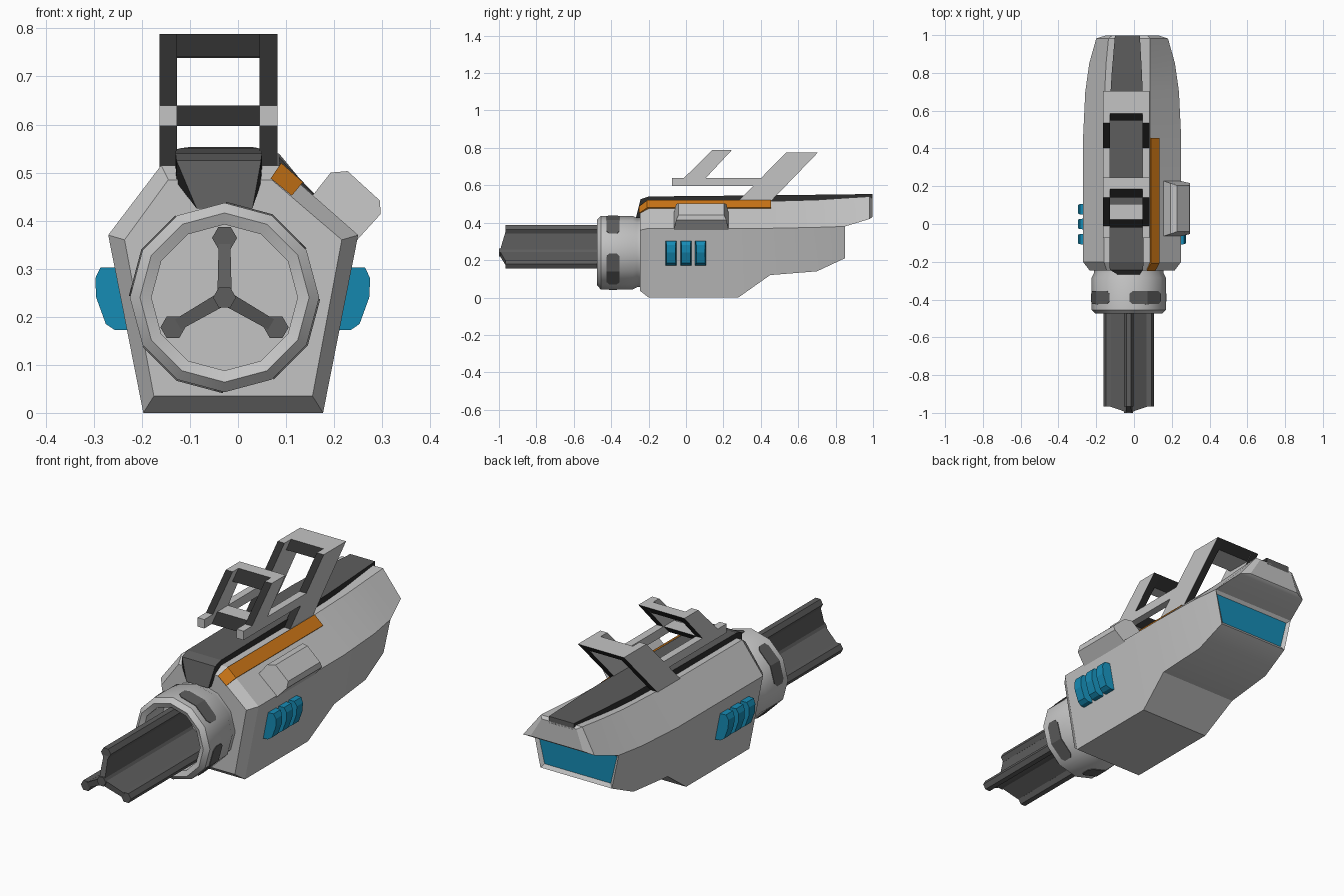
import bpy, bmesh, math
from mathutils import Vector

if "Cube" in bpy.data.objects:
    bpy.data.objects.remove(bpy.data.objects["Cube"])


def material(name, rgb):
    m = bpy.data.materials.new(name)
    m.diffuse_color = (*rgb, 1)
    m.use_nodes = True
    m.node_tree.nodes["Principled BSDF"].inputs["Base Color"].default_value = m.diffuse_color
    return m


LIGHT = material("light grey", (0.55, 0.55, 0.55))
DARK = material("dark grey", (0.11, 0.11, 0.11))
BLACK = material("near black", (0.027, 0.027, 0.027))
ORANGE = material("orange", (0.60, 0.18, 0.008))
BLUE = material("cyan blue", (0.008, 0.26, 0.46))


def finish(bm, name, mats, rule=None, smooth=None):
    bmesh.ops.recalc_face_normals(bm, faces=bm.faces)
    bm.normal_update()
    if rule:
        for f in bm.faces:
            f.material_index = 1 if rule(f) else 0
    me = bpy.data.meshes.new(name)
    bm.to_mesh(me)
    bm.free()
    for m in mats:
        me.materials.append(m)
    ob = bpy.data.objects.new(name, me)
    bpy.context.collection.objects.link(ob)
    if smooth:
        bpy.ops.object.select_all(action='DESELECT')
        bpy.context.view_layer.objects.active = ob
        ob.select_set(True)
        bpy.ops.object.shade_smooth_by_angle(angle=math.radians(smooth))
    return ob


def skin(bm, rings):
    """Join successive rings of bmesh vertices with quads."""
    for a, b in zip(rings, rings[1:]):
        n = len(a)
        for i in range(n):
            j = (i + 1) % n
            bm.faces.new((a[i], a[j], b[j], b[i]))


def loft(name, rings, mats, rule=None, smooth=None):
    bm = bmesh.new()
    vs = [[bm.verts.new(p) for p in r] for r in rings]
    skin(bm, vs)
    bm.faces.new(vs[0])
    bm.faces.new(vs[-1])
    return finish(bm, name, mats, rule, smooth)


def along_x(name, prof, x0, x1, mats, rule=None):
    return loft(name, [[(x, y, z) for y, z in prof] for x in (x0, x1)], mats, rule)


# Main body: lofted hexagonal sections with an overhanging hood at the rear
def section(y, zb, b, zw, w, zt, tl, tr, c=-0.01):
    return [(c - b, y, zb), (c + b, y, zb), (c + w, y, zw),
            (tr, y, zt), (tl, y, zt), (c - w, y, zw)]


stations = [
    (-0.245, 0.035, 0.165, 0.36, 0.226, 0.485, -0.145, 0.070),
    (-0.200, 0.000, 0.187, 0.37, 0.260, 0.515, -0.160, 0.085),
    (0.280, 0.000, 0.187, 0.37, 0.260, 0.515, -0.160, 0.085),
    (0.450, 0.120, 0.208, 0.37, 0.260, 0.515, -0.160, 0.085),
    (0.700, 0.140, 0.200, 0.375, 0.248, 0.522, -0.155, 0.085),
    (0.850, 0.210, 0.190, 0.38, 0.227, 0.532, -0.148, 0.085),
]
bm = bmesh.new()
vs = [[bm.verts.new(p) for p in section(*s)] for s in stations]
skin(bm, vs)
bm.faces.new(vs[0])
end = vs[-1]
rear = bm.faces.new((end[0], end[1], end[2], end[5]))
hood = [end[2:6]]
for y, zw, w, zt, tl, tr in [(0.982, 0.42, 0.19, 0.54, -0.135, 0.085),
                             (0.998, 0.432, 0.14, 0.53, -0.115, 0.07)]:
    hood.append([bm.verts.new(p) for p in
                 ((-0.01 + w, y, zw), (tr, y, zt), (tl, y, zt), (-0.01 - w, y, zw))])
skin(bm, hood)
bm.faces.new(hood[-1])
bmesh.ops.recalc_face_normals(bm, faces=bm.faces)
bmesh.ops.inset_individual(bm, faces=[rear], thickness=0.022, depth=-0.012)
glow = rear.calc_center_median()
finish(bm, "body", [LIGHT, BLUE],
       lambda f: (f.calc_center_median() - glow).length < 1e-4, smooth=22)

# Dark spine plate on top, folding down over the front
spine = [(0.998, 0.553, 0.52, -0.035, 0.066), (0.80, 0.551, 0.50, -0.038, 0.080),
         (0.60, 0.548, 0.50, -0.040, 0.090), (-0.20, 0.540, 0.49, -0.040, 0.090),
         (-0.243, 0.525, 0.48, -0.040, 0.088)]
rings = [[(c - h, y, zt), (c + h, y, zt), (c + h, y, zb), (c - h, y, zb)]
         for y, zt, zb, c, h in spine]
rings.append([(-0.086, -0.268, 0.425), (0.030, -0.268, 0.425),
              (0.030, -0.23, 0.425), (-0.086, -0.23, 0.425)])
loft("spine_plate", rings, [DARK, BLACK], lambda f: abs(f.normal.x) > 0.5)

# Orange strip on the right shoulder
strip = [(0.090, 0.520), (0.135, 0.480), (0.112, 0.452), (0.068, 0.488)]
loft("orange_strip", [[(x, y, z) for (x, z), y in zip(strip, (-0.208, -0.208, -0.25, -0.25))],
                      [(x, 0.455, z) for x, z in strip]], [ORANGE])

# Chamfered box on the right shoulder
box = [(0.155, 0.452), (0.193, 0.500), (0.228, 0.503), (0.295, 0.442), (0.297, 0.414), (0.248, 0.360)]
ins = (0, 0.012, 0.025, 0.025, 0.012, 0)
loft("side_box", [[(x, -0.065 + d, z) for (x, z), d in zip(box, ins)],
                  [(x, 0.228 - d, z) for (x, z), d in zip(box, ins)]], [LIGHT])

# Blue side vents, three on each side
vent = [(0.225, 0.303), (0.275, 0.303), (0.286, 0.280), (0.284, 0.240),
        (0.264, 0.185), (0.245, 0.172), (0.210, 0.172)]
vin = (0, 0.004, 0.008, 0.008, 0.008, 0.004, 0)
for s, side in ((1, "right"), (-1, "left")):
    for i, y in enumerate((-0.08, 0.0, 0.078)):
        loft(f"vent_{side}_{i + 1}",
             [[(-0.011 + s * x, y + e * (0.031 - d), z) for (x, z), d in zip(vent, vin)]
              for e in (-1, 1)], [BLUE])

# Collar: twelve-sided revolved ring with a recessed front
CX, CZ = -0.028, 0.24


def polar(r, deg, y):
    a = math.radians(deg)
    return (CX + r * math.cos(a), y, CZ + r * math.sin(a))


collar = [(0.152, -0.33), (0.152, -0.465), (0.176, -0.475), (0.197, -0.455),
          (0.197, -0.285), (0.185, -0.262), (0.185, -0.235)]
loft("collar", [[polar(r, 30 * k, y) for k in range(12)] for r, y in collar], [LIGHT], smooth=32)

# Four dark slots wrapped around the collar
for k in range(4):
    rings = []
    for d, h in ((1, 0.020), (6, 0.034), (30, 0.035), (54, 0.034), (59, 0.020)):
        r = 0.197 * math.cos(math.radians(15)) / math.cos(math.radians(d % 30 - 15))
        a = 30 + 90 * k + d
        rings.append([polar(r - 0.005, a, -0.39 - h), polar(r + 0.003, a, -0.39 - h),
                      polar(r + 0.003, a, -0.39 + h), polar(r - 0.005, a, -0.39 + h)])
    loft(f"collar_slot_{k + 1}", rings, [DARK])


# Barrel: central hexagonal rod, three fins and three edge rods
def rod(name, x, z, r, y0):
    loft(name, [[(x + r * math.cos(math.radians(60 * k)), y, z + r * math.sin(math.radians(60 * k)))
                 for k in range(6)] for y in (y0, -0.3)], [DARK])


rod("barrel_core", CX, CZ, 0.024, -1.0)
for i, deg in enumerate((90, 210, 330)):
    a = math.radians(deg)
    out, tan = Vector((math.cos(a), 0, math.sin(a))), Vector((-math.sin(a), 0, math.cos(a)))
    rings = []
    for d, t, y0 in ((0.0, 0.015, -0.998), (0.122, 0.012, -0.962)):
        p = Vector((CX, 0, CZ)) + out * d
        rings.append([p + tan * s * t + Vector((0, y, 0))
                      for s, y in ((-1, y0), (1, y0), (1, -0.3), (-1, -0.3))])
    loft(f"barrel_fin_{i + 1}", rings, [DARK])
    x, _, z = polar(0.124, deg, 0)
    rod(f"barrel_rod_{i + 1}", x, z, 0.026, -0.965)

# Sight frame: rails and raked posts, with black edges facing front and back
edge = lambda f: abs(f.normal.y) > 0.3
for side, x0, x1 in (("left", -0.163, -0.127), ("right", 0.045, 0.082)):
    along_x(f"sight_rail_{side}", [(-0.075, 0.597), (0.38, 0.597), (0.42, 0.64), (-0.075, 0.64)],
            x0, x1, [LIGHT])
    along_x(f"front_post_{side}", [(-0.012, 0.638), (0.105, 0.638), (0.245, 0.788), (0.14, 0.788)],
            x0, x1, [LIGHT, BLACK], edge)
    along_x(f"rear_post_{side}", [(0.255, 0.490), (0.43, 0.490), (0.705, 0.775), (0.535, 0.775)],
            x0, x1, [LIGHT, BLACK], edge)
for name, y0, y1, z0, z1 in (("rail_crossbar", 0.025, 0.105, 0.597, 0.64),
                             ("front_crossbar", 0.185, 0.245, 0.742, 0.788),
                             ("rear_crossbar", 0.585, 0.705, 0.738, 0.775)):
    d = z1 - z0
    along_x(name, [(y0 - d, z0), (y1 - d, z0), (y1, z1), (y0, z1)],
            -0.127, 0.045, [LIGHT, BLACK], edge)
